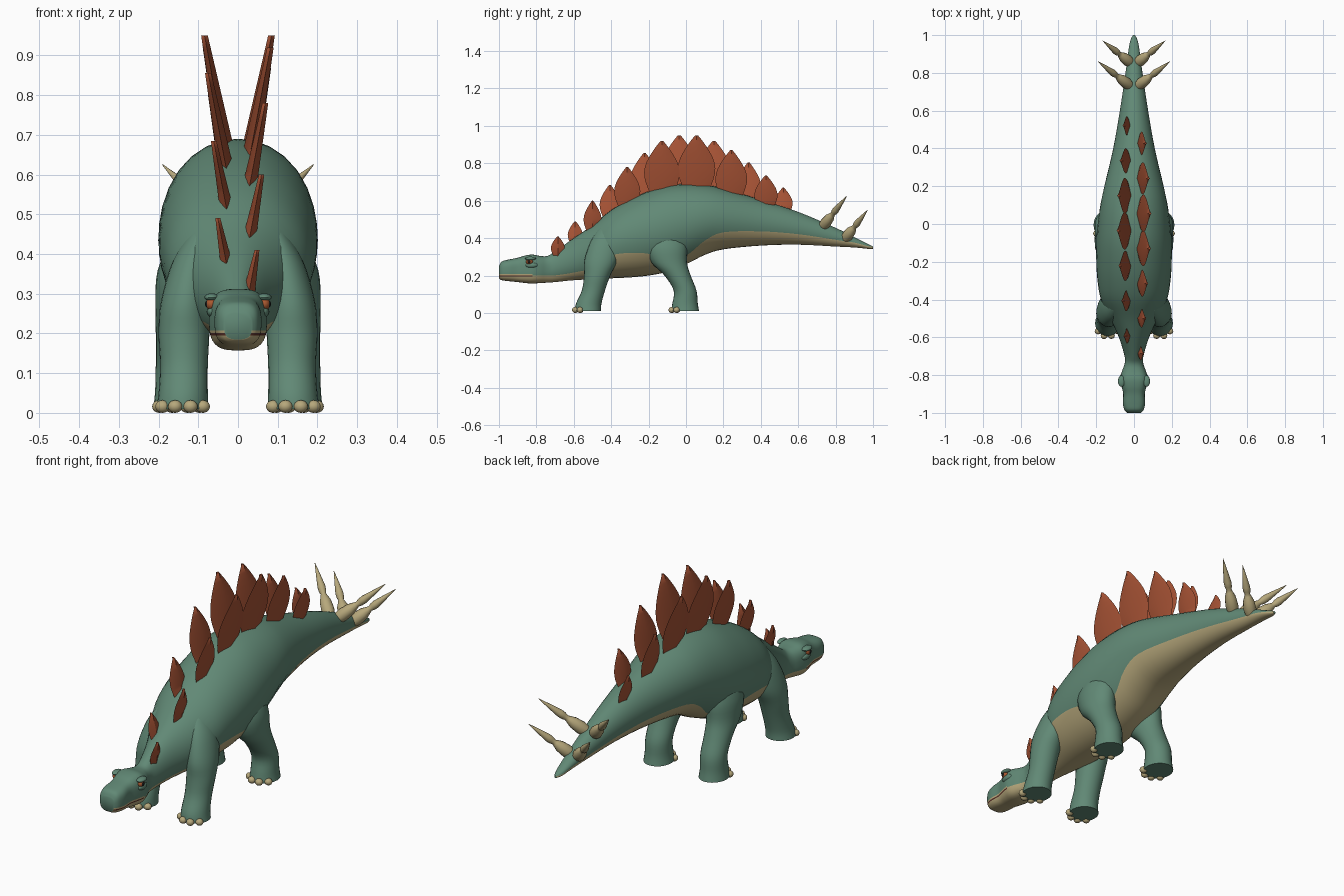
import bpy, bmesh, math
from mathutils import Vector

cube = bpy.data.objects.get("Cube")
if cube:
    bpy.data.objects.remove(cube, do_unlink=True)


def material(name, rgb):
    m = bpy.data.materials.new(name)
    m.use_nodes = True
    m.diffuse_color = (*rgb, 1)
    m.node_tree.nodes["Principled BSDF"].inputs["Base Color"].default_value = (*rgb, 1)
    return m


SKIN = material("green_skin", (.12, .25, .18))
BONE = material("tan_bone", (.47, .39, .2))
PLATE = material("rust_plate", (.38, .085, .035))
MOUTH = material("dark_mouth", (.1, .03, .02))
IRIS = material("orange_eye", (.4, .1, .03))
PUPIL = material("black_pupil", (.01, .01, .01))


def finish(bm, name, mats, angle=40):
    bmesh.ops.recalc_face_normals(bm, faces=bm.faces)
    mesh = bpy.data.meshes.new(name)
    bm.to_mesh(mesh)
    bm.free()
    for m in mats:
        mesh.materials.append(m)
    obj = bpy.data.objects.new(name, mesh)
    bpy.context.collection.objects.link(obj)
    bpy.ops.object.select_all(action='DESELECT')
    obj.select_set(True)
    bpy.context.view_layer.objects.active = obj
    bpy.ops.object.shade_smooth_by_angle(angle=math.radians(angle))
    return obj


def smooth(rows, steps):
    """Run a smooth curve through the rows of a table."""
    out = []
    for i in range(len(rows) - 1):
        quad = [rows[max(i - 1, 0)], rows[i], rows[i + 1], rows[min(i + 2, len(rows) - 1)]]
        for s in range(steps):
            t = s / steps
            out.append([b + t * ((c - a) / 2 + t * (a - 2.5 * b + 2 * c - d / 2
                        + t * (1.5 * (b - c) + (d - a) / 2))) for a, b, c, d in zip(*quad)])
    return out + [list(rows[-1])]


def loft(name, rings, mats, rule=None, angle=40):
    """Skin a list of closed rings; rule(ring, column) gives the material index."""
    bm = bmesh.new()
    vs = [[bm.verts.new(p) for p in ring] for ring in rings]
    n = len(rings[0])
    for i in range(len(vs) - 1):
        for j in range(n):
            k = (j + 1) % n
            f = bm.faces.new((vs[i][j], vs[i][k], vs[i + 1][k], vs[i + 1][j]))
            f.material_index = rule(i, j) if rule else 0
    bm.faces.new(vs[0])
    bm.faces.new(vs[-1])
    return finish(bm, name, mats, angle)


def ball(name, centre, size, mat):
    bm = bmesh.new()
    bmesh.ops.create_uvsphere(bm, u_segments=16, v_segments=10, radius=1)
    bmesh.ops.scale(bm, vec=size, verts=bm.verts)
    bmesh.ops.translate(bm, vec=centre, verts=bm.verts)
    return finish(bm, name, [mat])


# Body from snout to tail tip: y, top, bottom, half width, belly colour line
body = smooth([
    (-1, .25, .185, .035, .195), (-.985, .275, .175, .05, .195),
    (-.95, .285, .17, .059, .195), (-.9, .295, .165, .057, .195),
    (-.86, .307, .16, .066, .195), (-.82, .312, .157, .073, .195),
    (-.78, .305, .16, .064, .195), (-.74, .305, .162, .05, .195),
    (-.7, .33, .165, .05, .195), (-.6, .4, .175, .08, .21),
    (-.5, .47, .18, .127, .235), (-.4, .55, .185, .175, .3),
    (-.3, .608, .19, .193, .315), (-.2, .65, .2, .2, .31),
    (-.1, .68, .22, .2, .28), (0, .69, .26, .192, .3),
    (.1, .685, .31, .178, .38), (.2, .665, .34, .157, .425),
    (.4, .605, .36, .11, .43), (.6, .54, .365, .075, .415),
    (.8, .455, .355, .045, .385), (.9, .405, .35, .032, .37),
    (.97, .37, .343, .02, .352), (1, .355, .343, .006, .347)], 4)
LOW, HIGH = 6, 11


def span(a, b, n):
    return [a + (b - a) * i / n for i in range(n + 1)]


def power(v, e):
    return math.copysign(abs(v) ** e, v)


def body_ring(row):
    y, top, bottom, width, line = row
    mid, h = (top + bottom) / 2, (top - bottom) / 2
    p = 2 + max(0, min(1, (-.7 - y) / .1))       # the head is boxier

    def angle(z):
        return math.asin(power(max(-.95, min(.95, (z - mid) / h)), p / 2))
    half = (span(-math.pi / 2, angle(line), LOW) + [angle(line + .006)]
            + span(angle(line + .013), math.pi / 2, HIGH))
    turn = half + [math.pi - a for a in half[-2:0:-1]]
    return [(width * power(math.cos(a), 2 / p), y, mid + h * power(math.sin(a), 2 / p))
            for a in turn]


def body_colour(i, j):
    steps = LOW + HIGH + 2
    k = j if j < steps else 2 * steps - 1 - j
    head = body[i][0] < -.825
    if k < LOW:
        return 1
    if k == LOW:
        return 2 if head else 1
    return 1 if k == LOW + 1 and head else 0


loft("body", [body_ring(r) for r in body], [SKIN, BONE, MOUTH], body_colour, 60)

# Legs, as x, y, z, radius x, radius y from the sole upward
front_leg = [(.14, -.525, .01, .066, .07), (.138, -.52, .05, .062, .068),
             (.136, -.495, .12, .06, .062), (.136, -.475, .2, .064, .07),
             (.132, -.455, .28, .062, .088), (.115, -.43, .38, .05, .08),
             (.09, -.41, .46, .03, .05)]
hind_leg = [(.148, -.005, .01, .066, .075), (.148, -.005, .05, .061, .068),
            (.147, -.005, .12, .06, .061), (.145, -.045, .2, .062, .07),
            (.14, -.09, .27, .068, .095), (.132, -.105, .36, .07, .11),
            (.11, -.1, .46, .05, .08)]


def ellipse(x, y, z, rx, ry, n=24):
    return [(x + rx * math.cos(a), y + ry * math.sin(a), z)
            for a in (math.tau * i / n for i in range(n))]


for side, s in (("left", 1), ("right", -1)):
    for part, table in (("front", front_leg), ("hind", hind_leg)):
        rings = [ellipse(s * x, y, z, rx, ry) for x, y, z, rx, ry in smooth(table, 4)]
        loft(f"{part}_leg_{side}", rings, [SKIN], angle=60)
        # Toenails around the front of the foot
        x, y, z, rx, ry = table[0]
        for n in range(4):
            a = math.radians(-145 + 36 * n)
            ball(f"{part}_toe_{side}_{n + 1}",
                 (s * (x + rx * .95 * math.cos(a)), y + ry * math.sin(a), .016),
                 (.018, .017, .016), BONE)

    # Eyes under a heavy brow
    ball(f"eye_{side}", (s * .066, -.837, .274), (.015, .019, .016), IRIS)
    ball(f"pupil_{side}", (s * .077, -.839, .274), (.006, .009, .009), PUPIL)
    ball(f"brow_{side}", (s * .066, -.832, .291), (.019, .03, .01), SKIN)
    ball(f"cheek_{side}", (s * .062, -.825, .255), (.017, .034, .016), SKIN)

    # Tail spikes: fat socket, narrow waist, long point
    for n, (base, tip) in enumerate([((.02, .73, .46), (.19, .86, .625)),
                                     ((.015, .85, .395), (.165, .97, .55))]):
        base, tip = Vector(base), Vector(tip)
        base.x *= s
        tip.x *= s
        turn = (tip - base).to_track_quat('Z', 'Y')
        shape = [(0, .024), (.12, .03), (.28, .026), (.38, .016), (.42, .012),
                 (.48, .017), (.56, .018), (.75, .011), (1, .001)]
        rings = [[base.lerp(tip, t) + turn @ Vector(p) for p in ellipse(0, 0, 0, r, r, 12)]
                 for t, r in shape]
        loft(f"tail_spike_{side}_{n + 1}", rings, [BONE])


# Back plates in two alternating rows, leaning outward
def spine(y):
    for a, b in zip(body, body[1:]):
        if a[0] <= y <= b[0]:
            return a[1] + (b[1] - a[1]) * (y - a[0]) / (b[0] - a[0])


tips = [.41, .49, .6, .685, .78, .855, .92, .95, .95, .92, .87, .805, .735, .67]
widths = [.037, .04, .048, .055, .07, .08, .095, .1, .1, .095, .085, .067, .062, .05]
leaf = smooth([(0, .66), (.2, .9), (.4, 1), (.6, .86), (.8, .52), (.93, .24), (1, .07)], 2)
for i, (tip, width) in enumerate(zip(tips, widths)):
    s = -1 if i % 2 else 1
    y = -.685 + .0927 * i
    low = spine(y) - .035
    size = tip - low
    rings = []
    for t, w in leaf:
        x = s * (.028 + .19 * size * t)
        thick = (.012 + .03 * size) * (1 - .6 * t)
        ring = ellipse(x, y, low + size * t, thick, width * w, 4)
        rings.append(ring)
    loft(f"back_plate_{i + 1}", rings, [PLATE], angle=30)
